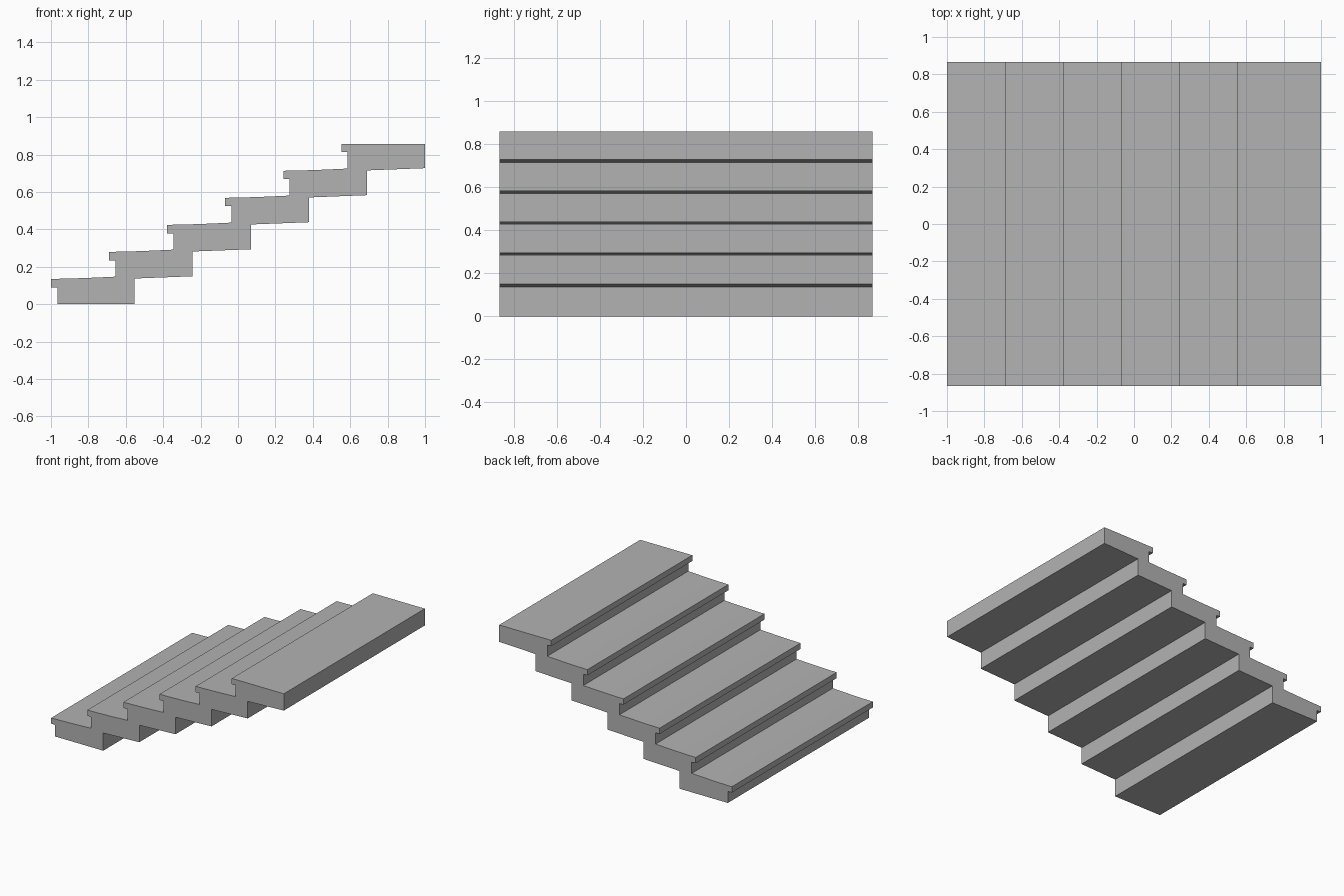
import bpy
import bmesh

if "Cube" in bpy.data.objects:
    bpy.data.objects.remove(bpy.data.objects["Cube"], do_unlink=True)

STEPS = 6
RUN, RISE = 0.3105, 0.1445
HALF_WIDTH = 0.866
NOSE_X, NOSE_TOP, NOSE_BOTTOM = -1.0, 0.135, 0.09
RISER_X = -0.966
BACK_X = 1.0 - (STEPS - 1) * RUN
SLOPE = 0.012           # rise of each tread towards the next riser
SEGMENTS = 4            # divisions of the gently dished treads

# Concrete material
concrete = bpy.data.materials.new("concrete_grey")
concrete.use_nodes = True
colour = (0.45, 0.45, 0.45, 1)
concrete.diffuse_color = colour
concrete.node_tree.nodes["Principled BSDF"].inputs["Base Color"].default_value = colour

# Upper outline: riser, overhanging nosing, dished tread
profile = []
for i in range(STEPS):
    dx, dz = i * RUN, i * RISE
    top = NOSE_TOP + dz
    if i == 0:
        profile.append((RISER_X, 0))
    profile += [(RISER_X + dx, NOSE_BOTTOM + dz),
                (NOSE_X + dx, NOSE_BOTTOM + dz),
                (NOSE_X + dx, top)]
    if i < STEPS - 1:
        length = RISER_X + RUN - NOSE_X
        for k in range(1, SEGMENTS + 1):
            t = k / SEGMENTS
            profile.append((NOSE_X + dx + length * t, top + SLOPE * t ** 1.5))
    else:
        profile.append((1.0, top))

# Lower outline: stepped underside, from the top landing back down
for i in reversed(range(1, STEPS)):
    low = NOSE_TOP + 0.002 + (i - 1) * RISE
    profile += [(BACK_X + i * RUN, low + SLOPE),
                (BACK_X + (i - 1) * RUN, low)]
profile.append((BACK_X, 0))

# Extrude the outline across the full width
bm = bmesh.new()
side = bm.faces.new([bm.verts.new((x, -HALF_WIDTH, z)) for x, z in profile])
extruded = bmesh.ops.extrude_face_region(bm, geom=[side], use_keep_orig=True)
moved = [g for g in extruded["geom"] if isinstance(g, bmesh.types.BMVert)]
bmesh.ops.translate(bm, verts=moved, vec=(0, 2 * HALF_WIDTH, 0))
bmesh.ops.recalc_face_normals(bm, faces=bm.faces)

mesh = bpy.data.meshes.new("stair_flight")
bm.to_mesh(mesh)
bm.free()
mesh.materials.append(concrete)
stairs = bpy.data.objects.new("stair_flight", mesh)
bpy.context.collection.objects.link(stairs)

bpy.ops.object.select_all(action="DESELECT")
stairs.select_set(True)
bpy.context.view_layer.objects.active = stairs
bpy.ops.object.shade_smooth_by_angle()
